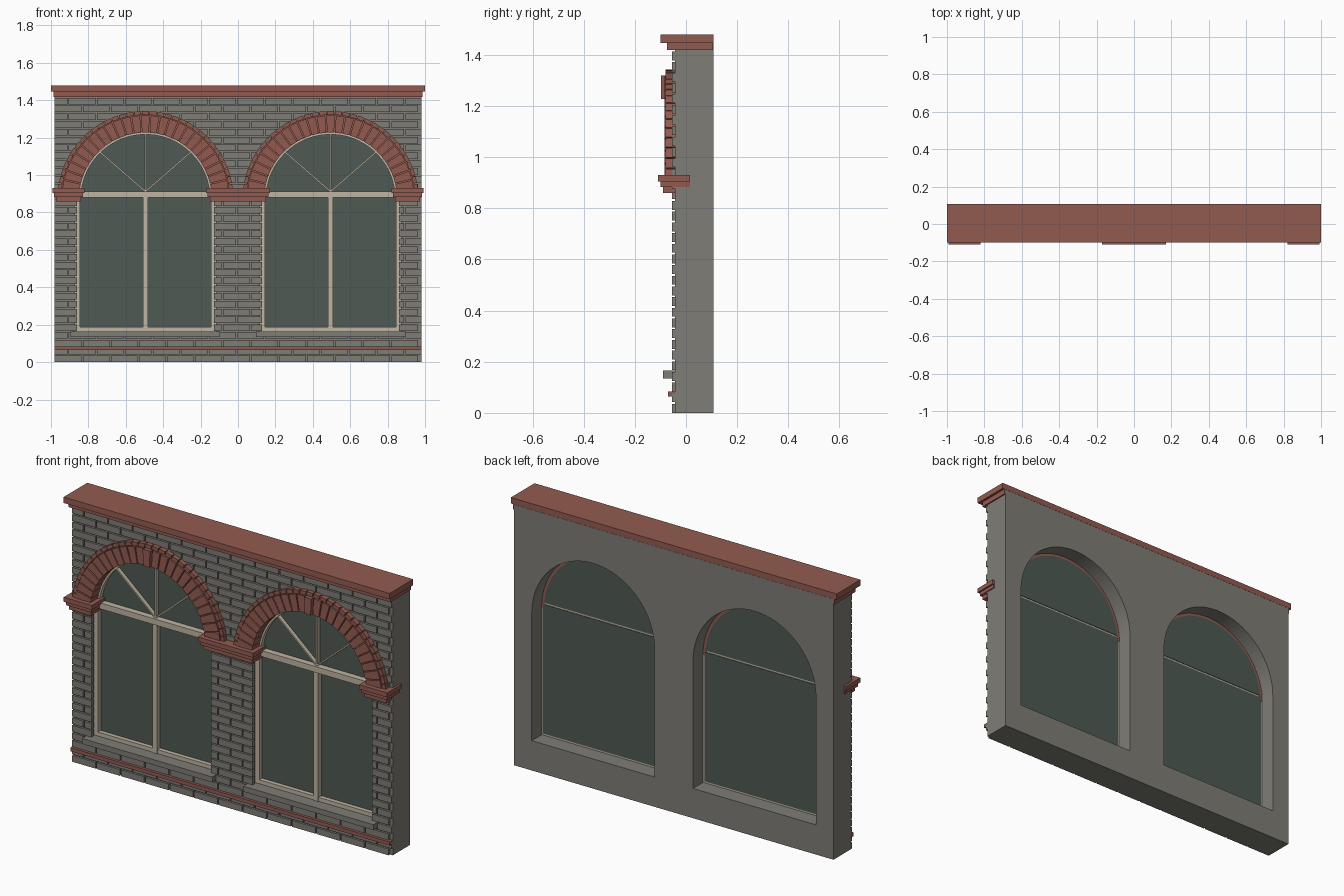
import bpy, bmesh, math
from math import pi, sin, cos, sqrt

cube = bpy.data.objects.get("Cube")
if cube:
    bpy.data.objects.remove(cube, do_unlink=True)


def material(name, rgb):
    m = bpy.data.materials.new(name)
    m.use_nodes = True
    m.diffuse_color = (*rgb, 1)
    m.node_tree.nodes["Principled BSDF"].inputs["Base Color"].default_value = (*rgb, 1)
    return m


GREY = material("grey brick", (0.21, 0.205, 0.18))
RED = material("red brick", (0.29, 0.105, 0.08))
BEIGE = material("beige frame", (0.52, 0.46, 0.36))
GLASS = material("dark glass", (0.077, 0.1, 0.085))

HALF, BACK, FRONT = 0.98, 0.107, -0.043     # wall half width and depth
CX, SPRING, R, SILL = 0.495, 0.872, 0.377, 0.165   # window opening
SIDES = (("right", -CX), ("left", CX))


# Helpers: every part is made of prisms running along y
def prism(bm, pts, y0, y1):
    a = [bm.verts.new((x, y0, z)) for x, z in pts]
    b = [bm.verts.new((x, y1, z)) for x, z in pts]
    bm.faces.new(a)
    bm.faces.new(b[::-1])
    for i in range(len(a)):
        j = (i + 1) % len(a)
        bm.faces.new((a[i], b[i], b[j], a[j]))


def box(bm, x0, x1, y0, y1, z0, z1):
    prism(bm, [(x0, z0), (x1, z0), (x1, z1), (x0, z1)], y0, y1)


def arc(cx, r, a0, a1, n, cz=SPRING):
    return [(cx + r * cos(a0 + (a1 - a0) * i / n), cz + r * sin(a0 + (a1 - a0) * i / n))
            for i in range(n + 1)]


def ring(bm, cx, r0, r1, y0, y1, a0=0, a1=pi, n=48):
    prism(bm, arc(cx, r0, a0, a1, n) + arc(cx, r1, a1, a0, n), y0, y1)


def finish(bm, name, mat):
    bmesh.ops.recalc_face_normals(bm, faces=bm.faces)
    me = bpy.data.meshes.new(name)
    bm.to_mesh(me)
    bm.free()
    me.materials.append(mat)
    ob = bpy.data.objects.new(name, me)
    bpy.context.collection.objects.link(ob)


def boxes(name, mat, *dims):
    bm = bmesh.new()
    for d in dims:
        box(bm, *d)
    finish(bm, name, mat)


# Wall: flat outline with two arched holes, extruded
curve = bpy.data.curves.new("wall_outline", 'CURVE')
curve.dimensions, curve.fill_mode = '2D', 'BOTH'
curve.extrude = (BACK - FRONT) / 2
loops = [[(-HALF, 0), (HALF, 0), (HALF, 1.446), (-HALF, 1.446)]]
for _, cx in SIDES:
    loops.append([(cx - R, SILL), (cx + R, SILL)] + arc(cx, R, 0, pi, 48))
for pts in loops:
    s = curve.splines.new('POLY')
    s.points.add(len(pts) - 1)
    for p, (x, z) in zip(s.points, pts):
        p.co = (x, z, 0, 1)
    s.use_cyclic_u = True
temp = bpy.data.objects.new("wall_outline", curve)
bpy.context.collection.objects.link(temp)
bpy.context.view_layer.update()
mesh = bpy.data.meshes.new_from_object(temp.evaluated_get(bpy.context.evaluated_depsgraph_get()))
bpy.data.objects.remove(temp, do_unlink=True)
mesh.name = "wall"
mesh.shade_flat()
mesh.materials.clear()
mesh.materials.append(GREY)
wall = bpy.data.objects.new("wall", mesh)
wall.rotation_euler.x = pi / 2
wall.location.y = (BACK + FRONT) / 2
bpy.context.collection.objects.link(wall)

# Facing bricks: running bond, clipped around the openings
ROWS, LENGTH, JOINT = 34, 0.15, 0.007
pitch = 1.42 / ROWS
bm = bmesh.new()
for row in range(ROWS):
    z0, z1 = row * pitch, (row + 1) * pitch - JOINT
    if z1 < SILL:
        gap = 0
    elif z0 < SPRING:
        gap = R - 0.01
    else:
        gap = sqrt(max(0, 0.4 ** 2 - (z0 - SPRING) ** 2))
    spans = [(-HALF, HALF)]
    if gap:
        spans = [(-HALF, -CX - gap), (-CX + gap, CX - gap), (CX + gap, HALF)]
    x = -HALF - LENGTH / 2 * (row % 2)
    while x < HALF:
        for lo, hi in spans:
            x0, x1 = max(x, lo), min(x + LENGTH - JOINT, hi)
            if x1 - x0 > 0.01:
                box(bm, x0, x1, -0.055, FRONT + 0.01, z0, z1)
        x += LENGTH
finish(bm, "facing_bricks", GREY)

# Cornice and base band
boxes("cornice", RED,
      (-0.987, 0.987, -0.075, BACK - 0.001, 1.418, 1.447),
      (-1, 1, -0.1, BACK, 1.447, 1.48))
boxes("base_band", RED, (-HALF, HALF, -0.07, FRONT + 0.01, 0.064, 0.084))

# Capitals under the arches: three steps each
for name, lo, hi in (("right", -0.993, -0.82), ("middle", -0.17, 0.17), ("left", 0.82, 0.993)):
    boxes(name + "_capital", RED,
          (lo + 0.02, hi - 0.02, -0.09, 0.012, 0.86, 0.884),
          (lo + 0.008, hi - 0.008, -0.1, 0.015, 0.884, 0.905),
          (lo, hi, -0.11, 0.015, 0.905, 0.93))

STONES, HOOD_STONES = 27, 35
for side, cx in SIDES:
    # Arch: wedge bricks on a recessed backing
    bm = bmesh.new()
    ring(bm, cx, 0.358, 0.455, -0.068, 0.02)
    step = pi / STONES
    for i in range(STONES):
        front = -0.097 if i == STONES // 2 else -0.085
        ring(bm, cx, 0.355, 0.447, front, 0.0, i * step + 0.007, (i + 1) * step - 0.007, 3)
    finish(bm, side + "_arch_bricks", RED)
    # Hood: thin outer course of bricks
    bm = bmesh.new()
    step = pi / HOOD_STONES
    for i in range(HOOD_STONES):
        ring(bm, cx, 0.45, 0.47, -0.08, FRONT + 0.01, i * step + 0.005, (i + 1) * step - 0.005, 2)
    finish(bm, side + "_arch_hood", RED)

    # Sill
    boxes(side + "_sill", GREY, (cx - 0.4, cx + 0.4, -0.09, FRONT + 0.01, 0.135, SILL))

    # Frame: stiles, mullion, bottom rail, transom and arched trim
    bm = bmesh.new()
    box(bm, cx - R, cx - 0.35, -0.02, 0.018, SILL, 0.89)
    box(bm, cx + 0.35, cx + R, -0.02, 0.018, SILL, 0.89)
    box(bm, cx - 0.014, cx + 0.014, -0.024, 0.006, SILL, 0.89)
    box(bm, cx - R, cx + R, -0.02, 0.018, SILL, 0.187)
    box(bm, cx - R, cx + R, -0.03, 0.018, 0.88, 0.913)
    ring(bm, cx, 0.345, 0.36, -0.02, 0.006)
    # Fan bars
    for deg in (41, 90, 139):
        a = math.radians(deg)
        dx, dz, w = cos(a), sin(a), 0.004
        length = 0.315 if deg == 90 else 0.325
        z = 0.912
        prism(bm, [(cx + w * dz, z - w * dx), (cx + length * dx + w * dz, z + length * dz - w * dx),
                   (cx + length * dx - w * dz, z + length * dz + w * dx), (cx - w * dz, z + w * dx)],
              -0.018, 0.006)
    finish(bm, side + "_window_frame", BEIGE)

    # Glass: lower pane and arched upper pane
    bm = bmesh.new()
    box(bm, cx - 0.367, cx + 0.367, 0.004, 0.021, 0.175, 0.892)
    a = math.asin((0.902 - SPRING) / 0.362)
    prism(bm, arc(cx, 0.362, a, pi - a, 48), 0.004, 0.021)
    finish(bm, side + "_glass", GLASS)
